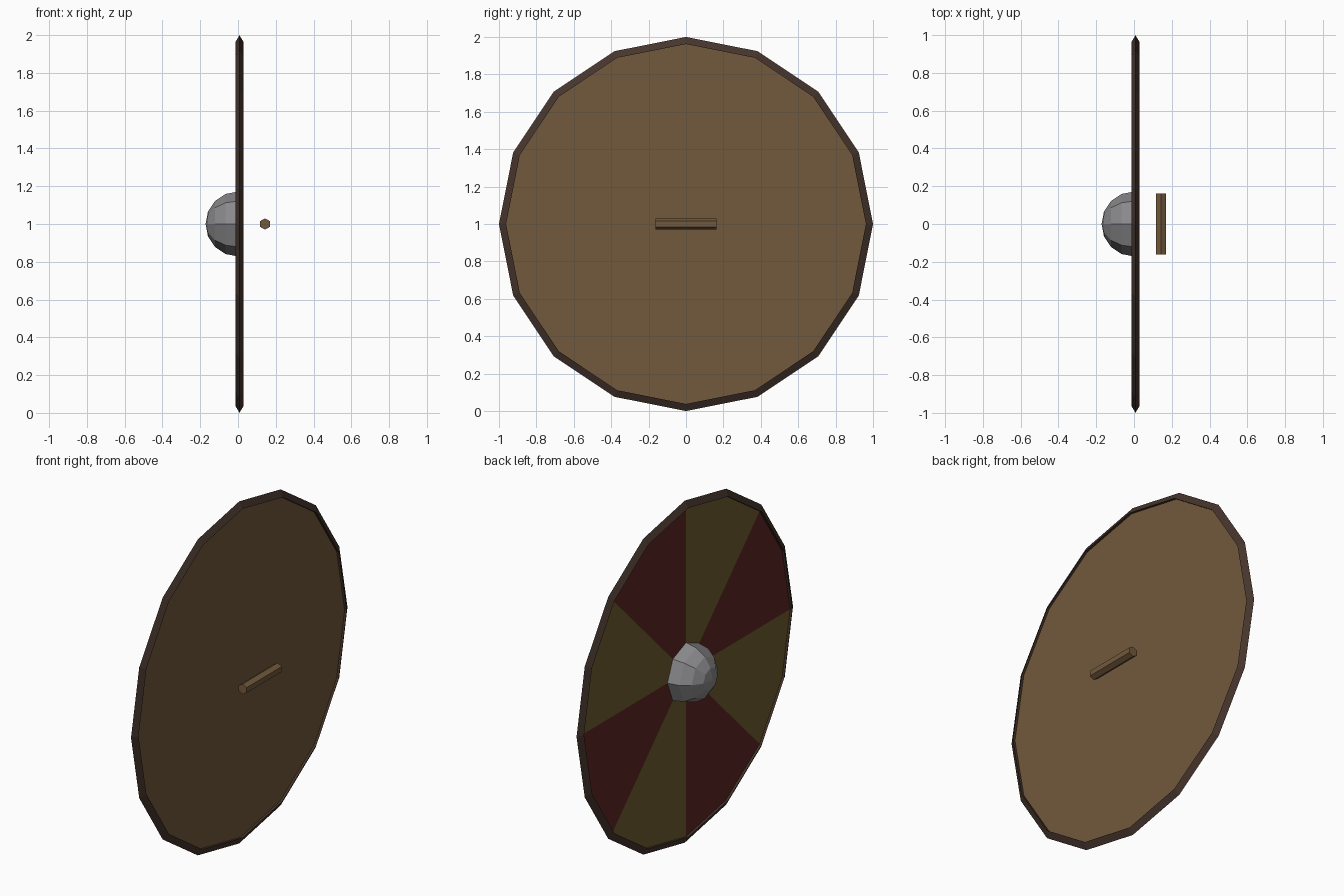
import bpy, bmesh
from math import sin, cos, pi

if "Cube" in bpy.data.objects:
    bpy.data.objects.remove(bpy.data.objects["Cube"])


def material(name, rgb):
    m = bpy.data.materials.new(name)
    m.diffuse_color = (*rgb, 1)
    m.use_nodes = True
    m.node_tree.nodes["Principled BSDF"].inputs["Base Color"].default_value = m.diffuse_color
    return m


WOOD = material("wood", (0.17, 0.10, 0.045))
RIM = material("dark_wood", (0.06, 0.035, 0.025))
RED = material("red_paint", (0.11, 0.018, 0.015))
YELLOW = material("yellow_paint", (0.16, 0.11, 0.03))
STEEL = material("steel", (0.25, 0.25, 0.26))


def lathe(name, profile, sides, mats, closed=False, paint=None):
    """Spin (radius, x) points about the x axis at z = 1."""
    bm = bmesh.new()
    rings = []
    for r, x in profile:
        if r == 0:
            rings.append([bm.verts.new((x, 0, 1))] * sides)
        else:
            rings.append([bm.verts.new((x, r * sin(2 * pi * i / sides), 1 + r * cos(2 * pi * i / sides)))
                          for i in range(sides)])
    count = len(rings) if closed else len(rings) - 1
    for k in range(count):
        a, b = rings[k], rings[(k + 1) % len(rings)]
        for i in range(sides):
            j = (i + 1) % sides
            quad = list(dict.fromkeys((a[i], a[j], b[j], b[i])))
            face = bm.faces.new(quad)
            if paint:
                face.material_index = paint(k, i)
    bmesh.ops.recalc_face_normals(bm, faces=bm.faces)
    mesh = bpy.data.meshes.new(name)
    bm.to_mesh(mesh)
    bm.free()
    for m in mats:
        mesh.materials.append(m)
    ob = bpy.data.objects.new(name, mesh)
    bpy.context.collection.objects.link(ob)
    return ob


MID = 0.008  # middle plane of the board

# Board: plain back, eight painted wedges on the outer (-x) face
lathe("board", [(0, MID - 0.008), (0.962, MID - 0.008), (0.962, MID + 0.008), (0, MID + 0.008)], 16,
      [WOOD, RED, YELLOW], paint=lambda k, i: 1 + (i // 2) % 2 if k == 0 else 0)

# Rim: band with a pointed outer edge, standing proud of the board
lathe("rim", [(0.962, MID - 0.022), (1.0, MID), (0.962, MID + 0.022)], 16, [RIM], closed=True)

# Boss: low-poly half dome
R = 0.172
lathe("boss", [(R * sin(k * pi / 8), -R * cos(k * pi / 8)) for k in range(5)], 8, [STEEL])

# Handle: hexagonal bar along y
bpy.ops.mesh.primitive_cylinder_add(vertices=6, radius=0.03, depth=0.325,
                                    location=(0.143, 0, 1), rotation=(pi / 2, 0, 0))
handle = bpy.context.object
handle.name = "handle"
handle.data.materials.append(WOOD)
